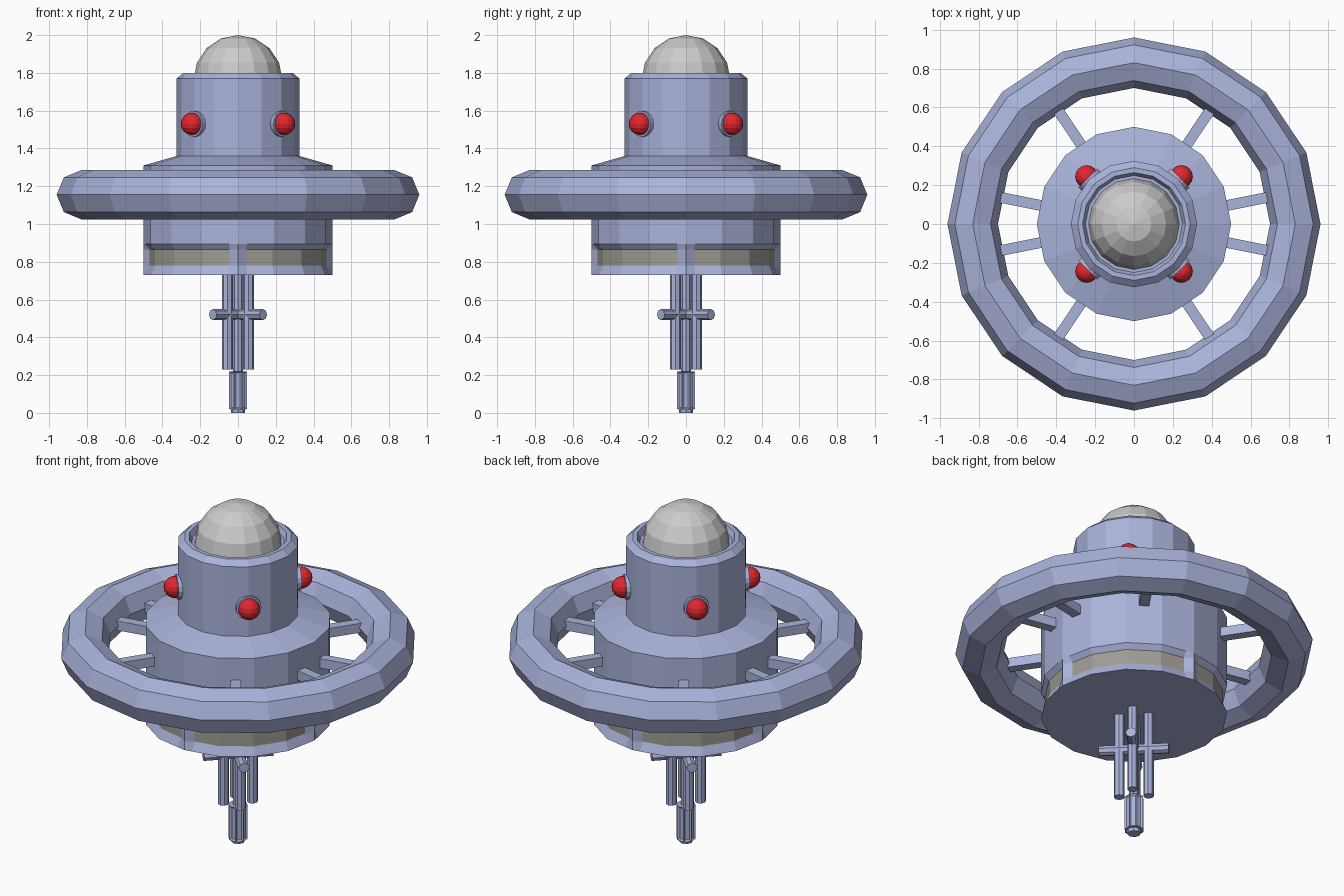
import bpy, bmesh
from math import sin, cos, pi, radians
from mathutils import Vector

if "Cube" in bpy.data.objects:
    bpy.data.objects.remove(bpy.data.objects["Cube"])


def material(name, color):
    m = bpy.data.materials.new(name)
    m.diffuse_color = (*color, 1)
    m.use_nodes = True
    m.node_tree.nodes["Principled BSDF"].inputs["Base Color"].default_value = m.diffuse_color
    return m


BLUE = material("blue_metal", (0.40, 0.45, 0.70))
RED = material("red_light", (0.75, 0.02, 0.03))
WINDOW = material("window_grey", (0.34, 0.33, 0.29))


def finish(name, bm, mat=None):
    bmesh.ops.recalc_face_normals(bm, faces=bm.faces)
    me = bpy.data.meshes.new(name)
    bm.to_mesh(me)
    bm.free()
    ob = bpy.data.objects.new(name, me)
    bpy.context.collection.objects.link(ob)
    if mat:
        me.materials.append(mat)
    return ob


def lathe(name, profile, sides, mat, closed=False):
    """Spin (radius, z) points into a faceted solid."""
    bm = bmesh.new()
    rows = [[bm.verts.new((r * cos(2 * pi * i / sides), r * sin(2 * pi * i / sides), z))
             for i in range(sides)] for r, z in profile]
    pairs = list(zip(rows, rows[1:])) + ([(rows[-1], rows[0])] if closed else [])
    for a, b in pairs:
        for i in range(sides):
            j = (i + 1) % sides
            bm.faces.new((a[i], a[j], b[j], b[i]))
    if not closed:
        bm.faces.new(rows[0])
        bm.faces.new(rows[-1])
    return finish(name, bm, mat)


def rod(name, a, b, radius, sides, mat):
    """Cylinder between two points."""
    a, b = Vector(a), Vector(b)
    bm = bmesh.new()
    bmesh.ops.create_cone(bm, cap_ends=True, segments=sides, radius1=radius,
                          radius2=radius, depth=(b - a).length)
    ob = finish(name, bm, mat)
    ob.location = (a + b) / 2
    ob.rotation_euler = (b - a).to_track_quat('Z', 'Y').to_euler()
    return ob


def sphere(name, center, radius, u, v, mat=None):
    bm = bmesh.new()
    bmesh.ops.create_uvsphere(bm, u_segments=u, v_segments=v, radius=radius)
    ob = finish(name, bm, mat)
    ob.location = center
    return ob


def polar(r, deg, z):
    return (r * cos(radians(deg)), r * sin(radians(deg)), z)


# Lower hull: 16-sided drum with a recessed window in each quadrant
angles = [q + a for q in (0, 90, 180, 270) for a in (0, 5.5, 22.5, 45, 67.5, 84.5)]
levels = [(0.5, 0.73), (0.477, 0.78), (0.477, 0.865), (0.5, 0.895), (0.5, 1.31), (0.325, 1.36)]
hull, panes = bmesh.new(), bmesh.new()
rows = []
for r, z in levels:
    row = []
    for a in angles:
        rr = 0.5 if a % 90 == 0 and z < 1 else r
        rr *= cos(pi / 16) / cos(radians(a % 22.5 - 11.25))
        row.append(polar(rr, a, z))
    rows.append(row)
hv = [[hull.verts.new(p) for p in row] for row in rows]
pv = [[panes.verts.new(p) for p in row] for row in rows[1:3]]
n = len(angles)
for k in range(len(levels) - 1):
    for i in range(n):
        j = (i + 1) % n
        if k == 1 and i % 6 not in (0, 5):
            panes.faces.new((pv[0][i], pv[0][j], pv[1][j], pv[1][i]))
        else:
            hull.faces.new((hv[k][i], hv[k][j], hv[k + 1][j], hv[k + 1][i]))
hull.faces.new(hv[0])
hull.faces.new(hv[-1])
bmesh.ops.delete(panes, geom=[v for v in panes.verts if not v.link_faces], context='VERTS')
finish("lower_hull", hull, BLUE)
finish("windows", panes, WINDOW)

# Upper tower with a bevelled, recessed rim and a dome
lathe("upper_tower", [(0.325, 1.355), (0.325, 1.77), (0.29, 1.8), (0.265, 1.8), (0.25, 1.77)], 16, BLUE)
sphere("dome", (0, 0, 1.765), 0.235, 16, 8)

# Outer ring, octagonal in section
lathe("outer_ring", [(0.83 + 0.13 * cos(k * pi / 4), 1.155 + 0.13 * sin(k * pi / 4))
                     for k in range(8)], 16, BLUE, closed=True)

# Spokes in mirrored pairs
for i, a in enumerate((11.25, 56.25, 123.75, 168.75, -11.25, -56.25, -123.75, -168.75)):
    bm = bmesh.new()
    bmesh.ops.create_cube(bm, size=1)
    bmesh.ops.scale(bm, vec=(0.32, 0.055, 0.055), verts=bm.verts)
    ob = finish(f"spoke_{i + 1}", bm, BLUE)
    ob.location = polar(0.6, a, 1.155)
    ob.rotation_euler.z = radians(a)

# Warning lights with collars, and the vertical docking rods
for i, a in enumerate((45, 135, 225, 315)):
    rod(f"light_collar_{i + 1}", polar(0.29, a, 1.53), polar(0.335, a, 1.53), 0.069, 16, BLUE)
    light = sphere(f"warning_light_{i + 1}", polar(0.345, a, 1.53), 0.059, 16, 8, RED)
    rod(f"mast_rod_{i + 1}", polar(0.079, a, 0.23), polar(0.079, a, 0.74), 0.029, 8, BLUE)

# Crossed bars and central mast
for i, a in enumerate((45, 135)):
    rod(f"cross_bar_{i + 1}", polar(0.188, a, 0.52), polar(-0.188, a, 0.52), 0.029, 8, BLUE)
rod("central_mast", (0, 0, 0.2), (0, 0, 0.74), 0.026, 8, BLUE)

# Mast tip with slotted sides
bm = bmesh.new()
bmesh.ops.create_cone(bm, cap_ends=True, segments=8, radius1=0.053, radius2=0.053, depth=0.2)
sides = [f for f in bm.faces if abs(f.normal.z) < 0.5]
bmesh.ops.inset_individual(bm, faces=sides, thickness=0.012, depth=-0.008)
tip = finish("mast_tip", bm, BLUE)
tip.location.z = 0.12
tip.rotation_euler.z = pi / 8
lathe("mast_foot", [(0.036, 0.0), (0.04, 0.03)], 8, BLUE)
